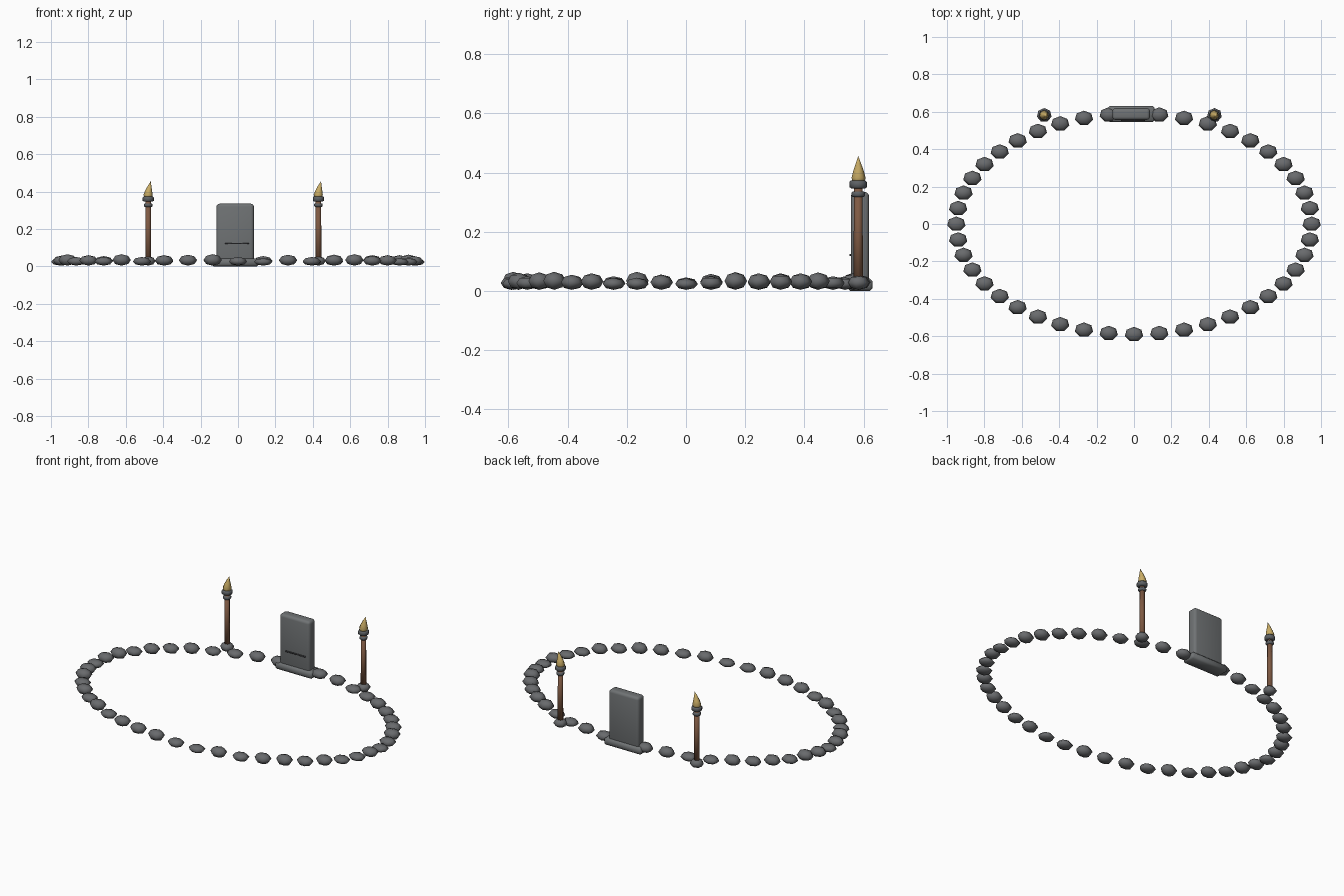
import bpy, bmesh
from math import sin, cos, pi, radians
from mathutils import Vector

cube = bpy.data.objects.get("Cube")
if cube:
    bpy.data.objects.remove(cube, do_unlink=True)


def material(name, rgb):
    m = bpy.data.materials.new(name)
    m.use_nodes = True
    m.diffuse_color = (*rgb, 1)
    m.node_tree.nodes["Principled BSDF"].inputs["Base Color"].default_value = (*rgb, 1)
    return m


ROCK = material("rock grey", (0.14, 0.145, 0.152))
SLAB = material("slab grey", (0.16, 0.17, 0.175))
DARK = material("engraving dark", (0.05, 0.05, 0.055))
WOOD = material("wood brown", (0.21, 0.1, 0.055))
IRON = material("iron grey", (0.11, 0.12, 0.13))
FIRE = material("flame ochre", (0.58, 0.41, 0.13))


def finish(name, bm, mat, location):
    bmesh.ops.recalc_face_normals(bm, faces=bm.faces)
    for f in bm.faces:
        f.smooth = True
    mesh = bpy.data.meshes.new(name)
    bm.to_mesh(mesh)
    bm.free()
    mesh.materials.append(mat)
    obj = bpy.data.objects.new(name, mesh)
    obj.location = location
    bpy.context.collection.objects.link(obj)
    return obj


def lathe(name, profile, sides, mat, location, scale=(1, 1, 1)):
    """Closed turned shape from (radius, height, sideways lean) rows."""
    bm = bmesh.new()
    rings = []
    for r, z, lean in profile:
        count = sides if r > 0 else 1
        rings.append([bm.verts.new((
            (lean + r * sin(2 * pi * k / sides)) * scale[0],
            r * cos(2 * pi * k / sides) * scale[1],
            z * scale[2])) for k in range(count)])
    for a, b in zip(rings, rings[1:]):
        for k in range(sides):
            n = (k + 1) % sides
            quad = [a[k % len(a)], a[n % len(a)], b[n % len(b)], b[k % len(b)]]
            bm.faces.new(list(dict.fromkeys(quad)))
    for ring in (rings[0], rings[-1]):
        if len(ring) > 1:
            bm.faces.new(ring)
    return finish(name, bm, mat, location)


def block(name, size, mat, location, bevel=0.0, segments=2):
    bm = bmesh.new()
    bmesh.ops.create_cube(bm, size=1)
    bmesh.ops.scale(bm, vec=Vector(size), verts=bm.verts)
    obj = finish(name, bm, mat, location)
    if bevel:
        mod = obj.modifiers.new("Rounded edges", "BEVEL")
        mod.width = bevel
        mod.segments = segments
    return obj


def rock(name, x, y, top, rx=0.05, ry=0.04):
    low = 0.004
    rows = [(max(0, cos(a)) if abs(a) < 1.5 else 0, sin(a), 0)
            for a in (radians(d) for d in (-90, -45, 0, 45, 90))]
    lathe(name, rows, 7, ROCK, (x, y, (top + low) / 2), (rx, ry, (top - low) / 2))


# Oval ring of flattened stones, with uneven heights in millimetres
tops = [43, 50, 63, 60, 58, 60, 63, 50, 46, 60, 55, 50, 60, 62, 50, 48, 62, 55, 60, 50, 64, 58,
        46, 56, 65, 50, 60, 50, 65, 50, 60, 62, 65, 50, 45, 62, 50, 63, 65, 55, 60, 45, 45, 55]
for i, top in enumerate(tops):
    a = 2 * pi * i / len(tops)
    rock(f"ring_stone_{i + 1}", 0.95 * cos(a), 0.59 * sin(a), top / 1000)

# Headstone on its plinth, with an engraved line
block("headstone_plinth", (0.25, 0.086, 0.042), SLAB, (-0.015, 0.588, 0.021), 0.01, 1)
block("headstone", (0.2, 0.062, 0.315), SLAB, (-0.015, 0.588, 0.1775), 0.016, 3)
block("engraved_line", (0.13, 0.008, 0.006), DARK, (-0.005, 0.556, 0.122))

# Pair of torches
for side, x in (("right", -0.48), ("left", 0.43)):
    at = (x, 0.582, 0)
    rock(f"{side}_torch_foot_stone", x, at[1], 0.054, 0.04, 0.038)
    lathe(f"{side}_torch_pole", [(0.016, 0.02, 0), (0.0145, 0.35, 0)], 8, WOOD, at)
    lathe(f"{side}_torch_collar",
          [(0.019, 0.318, 0), (0.023, 0.323, 0), (0.023, 0.332, 0), (0.019, 0.337, 0)],
          8, IRON, at)
    lathe(f"{side}_torch_bowl",
          [(0.022, 0.346, 0), (0.03, 0.351, 0), (0.03, 0.368, 0), (0.025, 0.373, 0)],
          8, IRON, at)
    lathe(f"{side}_torch_flame",
          [(0.02, 0.365, 0), (0.025, 0.382, -0.001), (0.019, 0.405, 0.002),
           (0.01, 0.43, 0.007), (0, 0.456, 0.014)], 7, FIRE, at)
